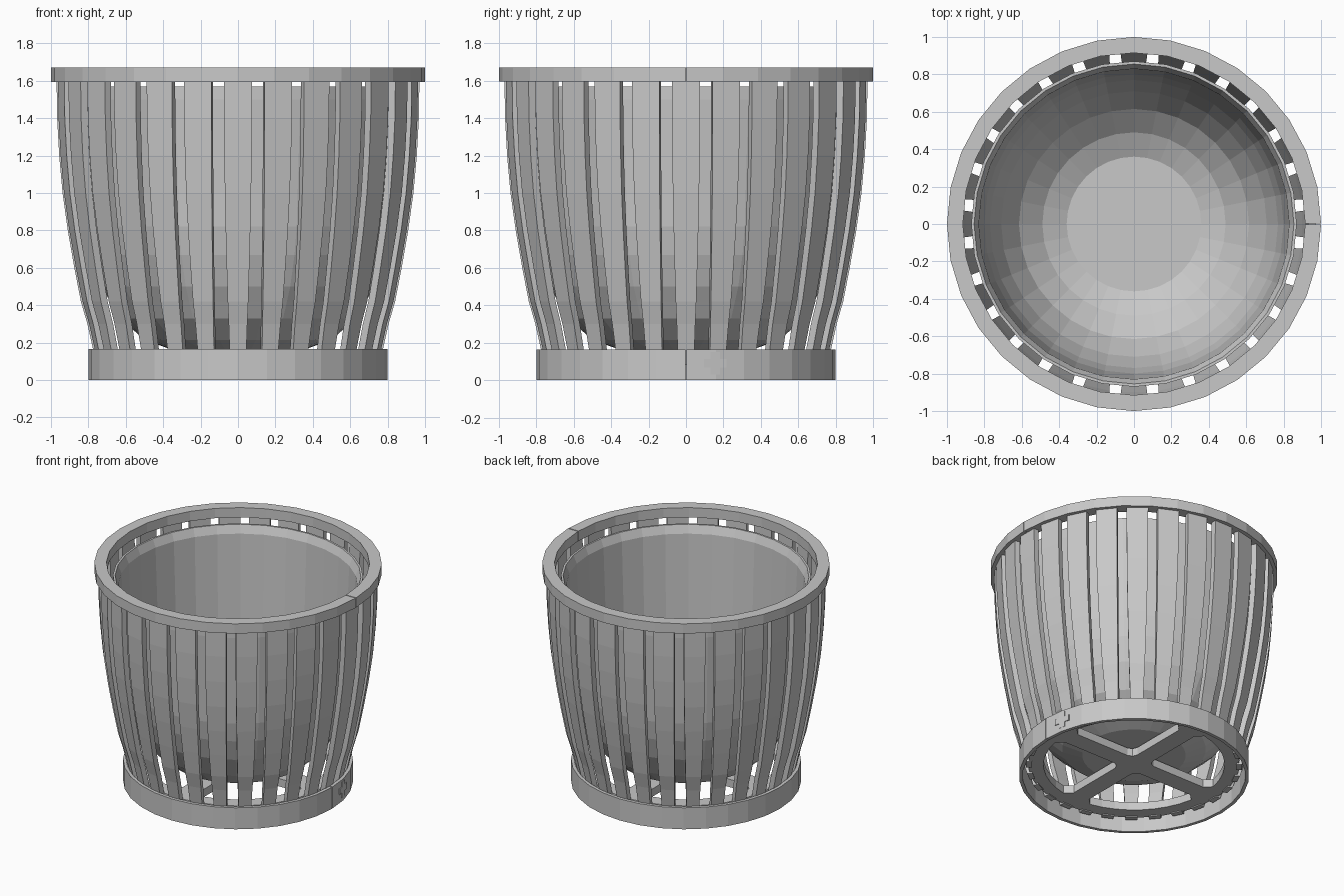
import bpy, bmesh
from math import sin, cos, pi, tau, asin
from mathutils import Matrix, Vector

cube = bpy.data.objects.get("Cube")
if cube:
    bpy.data.objects.remove(cube)

SIDES = 32

grey = bpy.data.materials.new("light_grey")
grey.use_nodes = True
colour = (0.58, 0.58, 0.58, 1)
grey.diffuse_color = colour
grey.node_tree.nodes["Principled BSDF"].inputs["Base Color"].default_value = colour


def add_object(name, bm):
    bmesh.ops.recalc_face_normals(bm, faces=bm.faces)
    mesh = bpy.data.meshes.new(name)
    bm.to_mesh(mesh)
    bm.free()
    mesh.materials.append(grey)
    obj = bpy.data.objects.new(name, mesh)
    bpy.context.collection.objects.link(obj)
    return obj


def split_ring(name, inner, outer, bottom, top, slit=0.008):
    """Square-section hoop with a thin slit on the +x side."""
    bm = bmesh.new()
    section = [(inner, bottom), (outer, bottom), (outer, top), (inner, top)]
    loops = []
    for i in range(SIDES + 1):
        a = slit / 2 + (tau - slit) * i / SIDES
        loops.append([bm.verts.new((r * cos(a), r * sin(a), z)) for r, z in section])
    for a, b in zip(loops, loops[1:]):
        for k in range(4):
            n = (k + 1) % 4
            bm.faces.new((a[k], a[n], b[n], b[k]))
    bm.faces.new(loops[0])
    bm.faces.new(loops[-1])
    return add_object(name, bm)


def lathe(name, profile):
    bm = bmesh.new()
    verts = [bm.verts.new((r, 0, z)) for r, z in profile]
    edges = [bm.edges.new(pair) for pair in zip(verts, verts[1:])]
    bmesh.ops.spin(bm, geom=verts + edges, cent=(0, 0, 0), axis=(0, 0, 1),
                   angle=tau, steps=SIDES, use_duplicate=False)
    bmesh.ops.remove_doubles(bm, verts=bm.verts, dist=0.0005)
    return add_object(name, bm)


def prism(bm, points, bottom, top):
    face = bm.faces.new([bm.verts.new((x, y, bottom)) for x, y in points])
    up = bmesh.ops.extrude_face_region(bm, geom=[face], use_keep_orig=True)["geom"]
    moved = [v for v in up if isinstance(v, bmesh.types.BMVert)]
    bmesh.ops.translate(bm, verts=moved, vec=(0, 0, top - bottom))


# Hoops at the top and bottom
split_ring("top_ring", 0.915, 1.0, 1.595, 1.67)
split_ring("bottom_ring", 0.775, 0.8, 0, 0.165)

# Bowl with a flat floor and a flared lip
outside = [(0, 0.165), (0.36, 0.165), (0.5, 0.215), (0.63, 0.33), (0.73, 0.5),
           (0.79, 0.67), (0.82, 0.82), (0.87, 1.5), (0.87, 1.57)]
inside = [(0.855, 1.57), (0.83, 1.51), (0.80, 0.82), (0.77, 0.68), (0.71, 0.52),
          (0.615, 0.36), (0.49, 0.25), (0.36, 0.19), (0, 0.19)]
lathe("bowl", outside + inside)

# Curved slats, wider toward the top
SLATS = 28
THICK = 0.04
curve = [(0.75, 0.08), (0.775, 0.165), (0.805, 0.3), (0.84, 0.42), (0.875, 0.6),
         (0.91, 0.8), (0.938, 1.0), (0.956, 1.2), (0.967, 1.4), (0.97, 1.6)]
bm = bmesh.new()
rows = []
for r, z in curve:
    half = 0.045 + (r - 0.775) * 0.154
    corners = [(r, -half), (r, half), (r - THICK, half), (r - THICK, -half)]
    rows.append([bm.verts.new((x, y, z)) for x, y in corners])
for a, b in zip(rows, rows[1:]):
    for k in range(4):
        n = (k + 1) % 4
        bm.faces.new((a[k], a[n], b[n], b[k]))
bm.faces.new(rows[0])
bm.faces.new(rows[-1])
slat = add_object("slat", bm)
for i in range(1, SLATS):
    copy = bpy.data.objects.new("slat", slat.data)
    copy.rotation_euler.z = tau * i / SLATS
    bpy.context.collection.objects.link(copy)

# Base plate: a disc opened by four rounded quarter windows, leaving a cross
PLATE_LOW, PLATE_HIGH = 0.09, 0.15
bm = bmesh.new()
prism(bm, [(0.735 * cos(tau * i / SIDES), 0.735 * sin(tau * i / SIDES))
           for i in range(SIDES)], PLATE_LOW, PLATE_HIGH)
plate = add_object("base_plate", bm)

bm = bmesh.new()
ARM, OPENING, FILLET, STEPS = 0.07, 0.63, 0.05, 8
start = asin(ARM / OPENING) + 0.08
window = [(ARM, ARM + FILLET), (ARM + FILLET * 0.3, ARM + FILLET * 0.3), (ARM + FILLET, ARM)]
window.append((OPENING * cos(start) - FILLET, ARM))
for i in range(STEPS + 1):
    a = start + (pi / 2 - 2 * start) * i / STEPS
    window.append((OPENING * cos(a), OPENING * sin(a)))
window.append((ARM, OPENING * cos(start) - FILLET))
for q in range(4):
    turn = Matrix.Rotation(q * pi / 2, 2)
    prism(bm, [turn @ Vector(point) for point in window],
          PLATE_LOW - 0.1, PLATE_HIGH + 0.1)
cutter = add_object("window_cutter", bm)
cutter.hide_render = True

cut = plate.modifiers.new("windows", "BOOLEAN")
cut.operation = "DIFFERENCE"
cut.solver = "EXACT"
cut.object = cutter
bpy.context.view_layer.objects.active = plate
bpy.ops.object.modifier_apply(modifier="windows")
bpy.data.objects.remove(cutter)

# Plus-shaped joint inlay on the bottom ring
for name, wide, tall in (("joint_bar", 0.12, 0.045), ("joint_post", 0.05, 0.12)):
    bm = bmesh.new()
    bmesh.ops.create_cube(bm, size=1)
    bmesh.ops.scale(bm, vec=(0.009, wide, tall), verts=bm.verts)
    bmesh.ops.translate(bm, vec=(0.797, 0, 0.09), verts=bm.verts)
    add_object(name, bm).rotation_euler.z = tau / SIDES
